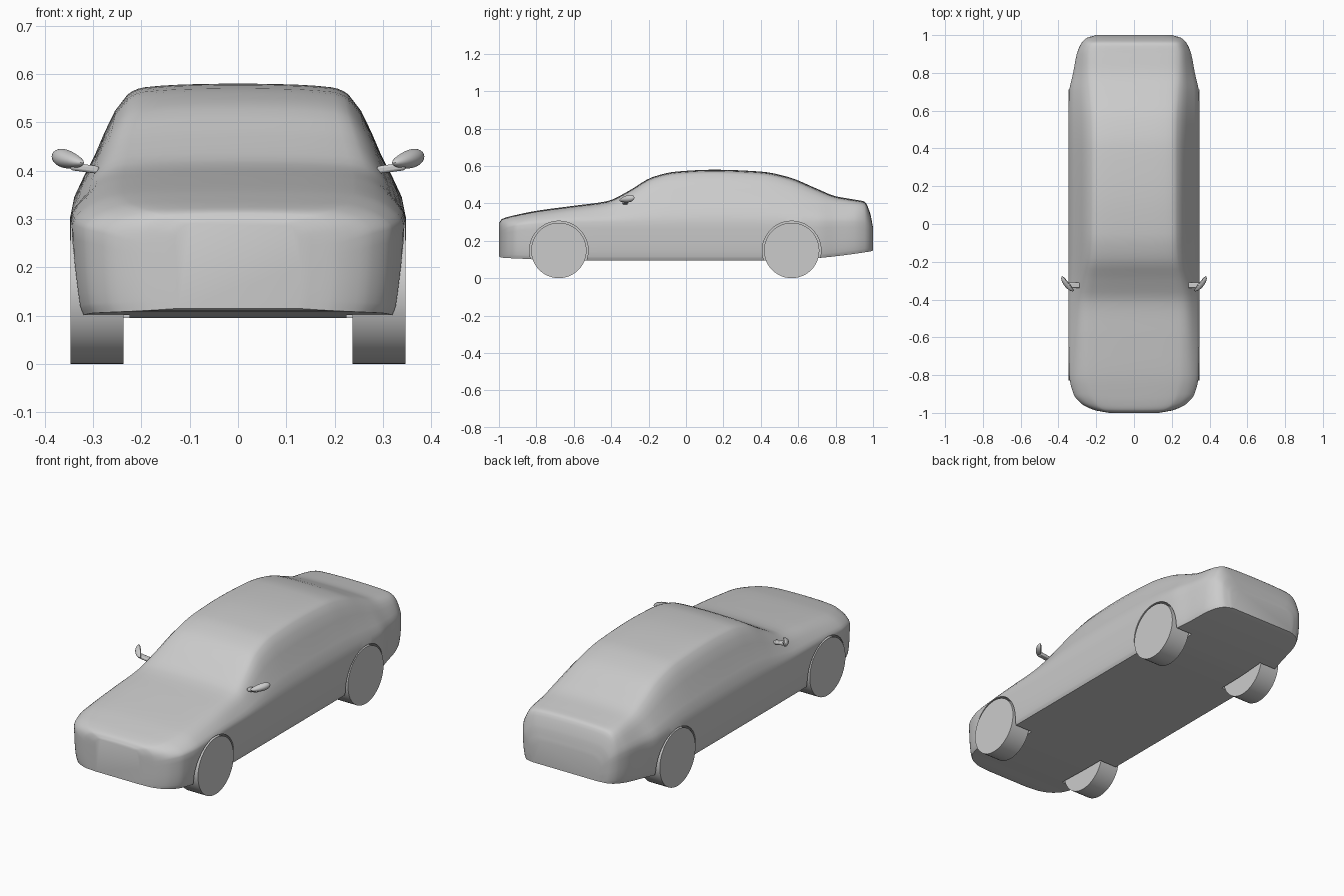
import bpy, bmesh, math
from mathutils import Vector

if "Cube" in bpy.data.objects:
    bpy.data.objects.remove(bpy.data.objects["Cube"])


def hermite(ts, rows, n):
    """Smooth interpolation without overshoot of each column of rows."""
    def slope(i, c):
        if i in (0, len(ts) - 1):
            j = max(0, min(i, len(ts) - 2))
            return (rows[j + 1][c] - rows[j][c]) / (ts[j + 1] - ts[j])
        a = (rows[i][c] - rows[i - 1][c]) / (ts[i] - ts[i - 1])
        b = (rows[i + 1][c] - rows[i][c]) / (ts[i + 1] - ts[i])
        return 0 if a * b <= 0 else 2 * a * b / (a + b)
    out = []
    for i in range(len(ts) - 1):
        h = ts[i + 1] - ts[i]
        for k in range(n):
            u = k / n
            row = []
            for c in range(len(rows[0])):
                p, q = rows[i][c], rows[i + 1][c]
                m0, m1 = slope(i, c) * h, slope(i + 1, c) * h
                row.append(p + m0 * u + (3 * (q - p) - 2 * m0 - m1) * u * u
                           + (2 * (p - q) + m0 + m1) * u ** 3)
            out.append(row)
    out.append(list(rows[-1]))
    return out


def add_object(name, bm):
    bmesh.ops.recalc_face_normals(bm, faces=bm.faces)
    me = bpy.data.meshes.new(name)
    bm.to_mesh(me)
    bm.free()
    ob = bpy.data.objects.new(name, me)
    bpy.context.collection.objects.link(ob)
    return ob


def activate(ob):
    bpy.ops.object.select_all(action='DESELECT')
    ob.select_set(True)
    bpy.context.view_layer.objects.active = ob


def smooth(ob, angle=35):
    activate(ob)
    bpy.ops.object.shade_smooth_by_angle(angle=math.radians(angle))


def cylinder(name, x0, x1, y, z, r):
    bpy.ops.mesh.primitive_cylinder_add(vertices=48, radius=r, depth=abs(x1 - x0),
                                        location=((x0 + x1) / 2, y, z),
                                        rotation=(0, math.pi / 2, 0))
    ob = bpy.context.object
    ob.name = name
    return ob


# Body stations: y, bottom z, top z, belt half-width, belt z, roof-edge half-width, roof-edge z
stations = [
    (-1.00, .115, .295, .13, .24, .11, .285),
    (-.985, .110, .315, .21, .25, .18, .300),
    (-.95, .107, .328, .28, .27, .23, .313),
    (-.90, .105, .340, .32, .28, .26, .325),
    (-.80, .100, .360, .343, .29, .28, .344),
    (-.60, .095, .387, .347, .30, .28, .370),
    (-.42, .095, .412, .348, .30, .275, .393),
    (-.30, .095, .470, .348, .30, .255, .450),
    (-.18, .095, .540, .348, .30, .235, .518),
    (-.05, .095, .570, .348, .30, .228, .550),
    (.15, .095, .580, .348, .30, .228, .558),
    (.40, .095, .570, .348, .30, .228, .547),
    (.55, .097, .540, .348, .30, .230, .517),
    (.70, .107, .478, .343, .30, .240, .457),
    (.80, .117, .438, .322, .30, .245, .420),
    (.90, .130, .420, .303, .30, .245, .402),
    (.955, .138, .409, .280, .29, .235, .390),
    (.985, .143, .345, .250, .27, .210, .330),
    (1.00, .147, .270, .200, .22, .170, .262),
]


def ring(y, zb, zt, w, zw, wr, zr):
    half = [(w * .94, zb), (w * .965, zb + .02), (w * .99, zb + (zw - zb) * .5), (w, zw),
            ((w + wr) / 2 + .008, (zw + zr) / 2 + .004), (wr, zr),
            (wr * .85, zr + (zt - zr) * .65), (wr * .45, zr + (zt - zr) * .93)]
    pts = half + [(0, zt)] + [(-x, z) for x, z in reversed(half)]
    ts = [0]
    for p, q in zip(pts, pts[1:]):
        ts.append(ts[-1] + math.dist(p, q))
    return [(x, y, z) for x, z in hermite(ts, pts, 3)]


# Body shell lofted through the stations
bm = bmesh.new()
rows = hermite([s[0] for s in stations], stations, 4)
loops = [[bm.verts.new(p) for p in ring(*r)] for r in rows]
for a, b in zip(loops, loops[1:]):
    for i in range(len(a)):
        j = (i + 1) % len(a)
        bm.faces.new((a[i], a[j], b[j], b[i]))
bm.faces.new(loops[0])
bm.faces.new(loops[-1])
body = add_object("body", bm)

# Wheels and the wheel wells cut from the body
cutters = []
for label, y in (("front", -.68), ("rear", .565)):
    for side, s in (("right", 1), ("left", -1)):
        wheel = cylinder(f"{label}_{side}_wheel", s * .237, s * .347, y, .148, .148)
        smooth(wheel)
        well = cylinder("wheel_well_cutter", s * .225, s * .45, y, .148, .157)
        well.hide_render = True
        cutters.append(well)
        mod = body.modifiers.new("wheel_well", 'BOOLEAN')
        mod.operation = 'DIFFERENCE'
        mod.solver = 'EXACT'
        mod.object = well
activate(body)
for mod in list(body.modifiers):
    bpy.ops.object.modifier_apply(modifier=mod.name)
for c in cutters:
    bpy.data.objects.remove(c)
smooth(body)

# Door mirrors: tapered swept-back housing on a short arm
for side, s in (("right", 1), ("left", -1)):
    bm = bmesh.new()
    bmesh.ops.create_uvsphere(bm, u_segments=24, v_segments=14, radius=1)
    along = Vector((.62, .78, 0)).normalized()
    out = Vector((.78, -.62, 0)).normalized()
    for v in bm.verts:
        x, y, z = v.co
        grow = .78 + .22 * x
        p = Vector((.35, -.315, .423)) + along * x * .05
        p += out * y * (.022 if y > 0 else .006)
        p.z += z * .024 * grow + x * .007
        v.co = (s * p.x, p.y, p.z)
    smooth(add_object(f"{side}_mirror_housing", bm))

    bm = bmesh.new()
    bmesh.ops.create_cube(bm, size=1)
    for v in bm.verts:
        x, y, z = v.co
        v.co = (s * (.317 + x * .06), -.325 + y * .03, .405 + z * .016 + x * .008)
    arm = add_object(f"{side}_mirror_arm", bm)
    bevel = arm.modifiers.new("rounding", 'BEVEL')
    bevel.width = .005
    bevel.segments = 2
    smooth(arm)
